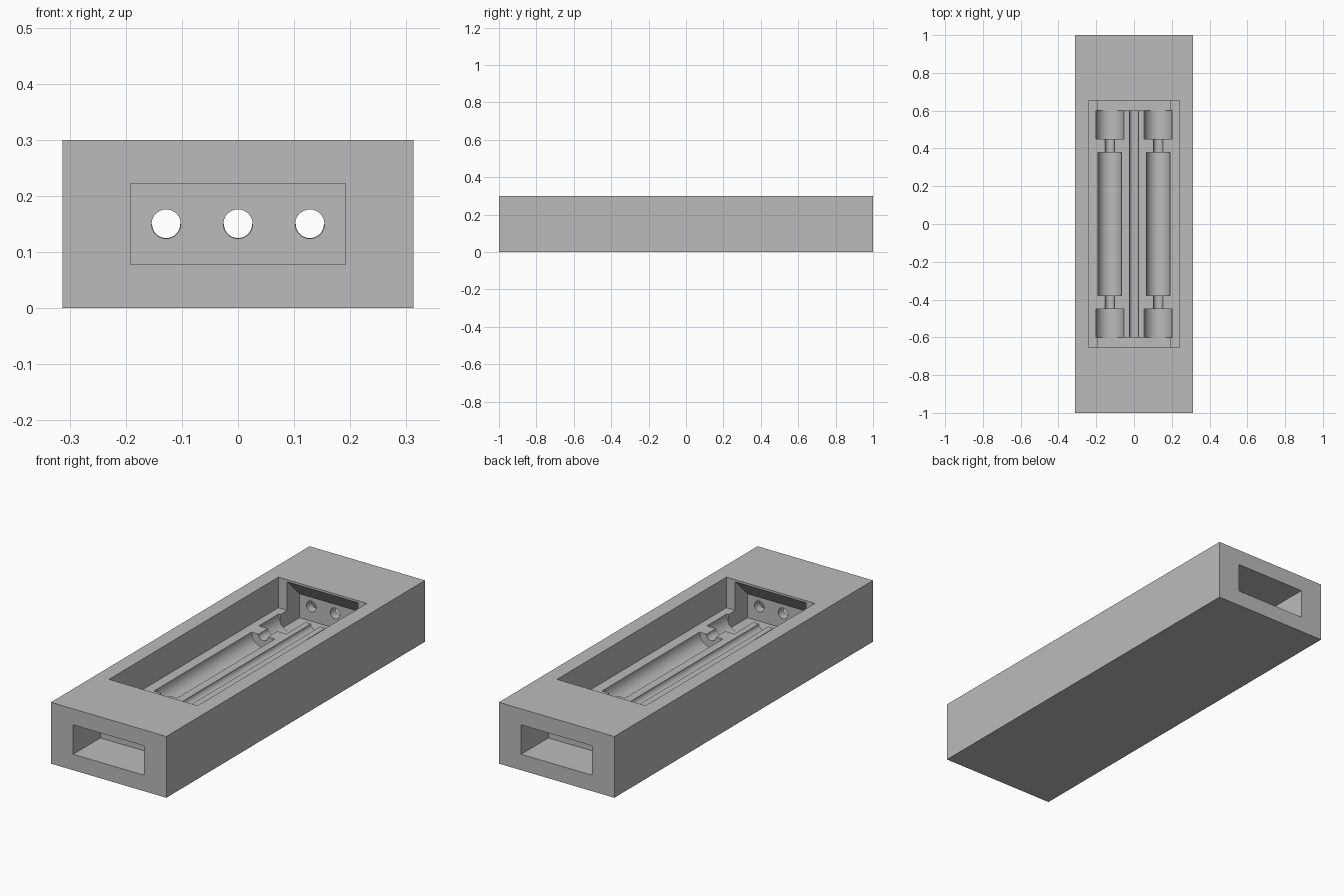
import bpy, bmesh, math
from mathutils import Matrix

if "Cube" in bpy.data.objects:
    bpy.data.objects.remove(bpy.data.objects["Cube"])

grey = bpy.data.materials.new("light grey")
grey.diffuse_color = (0.5, 0.5, 0.5, 1)
grey.use_nodes = True
grey.node_tree.nodes["Principled BSDF"].inputs["Base Color"].default_value = grey.diffuse_color


def add_object(name, bm):
    bmesh.ops.recalc_face_normals(bm, faces=bm.faces)
    mesh = bpy.data.meshes.new(name)
    bm.to_mesh(mesh)
    bm.free()
    mesh.materials.append(grey)
    obj = bpy.data.objects.new(name, mesh)
    bpy.context.collection.objects.link(obj)
    return obj


def block(name, x, y0, y1, z0, z1):
    """Box centred on x = 0 with half width x."""
    return prism(name, x, [(y0, z0), (y1, z0), (y1, z1), (y0, z1)])


def prism(name, x, profile):
    """Side profile of (y, z) points extruded from -x to x."""
    bm = bmesh.new()
    face = bm.faces.new([bm.verts.new((-x, y, z)) for y, z in profile])
    new = bmesh.ops.extrude_face_region(bm, geom=[face])["geom"]
    bmesh.ops.translate(bm, vec=(2 * x, 0, 0),
                        verts=[v for v in new if isinstance(v, bmesh.types.BMVert)])
    return add_object(name, bm)


def rod(name, x, y0, y1, r, z=0.15):
    """Cylinder lying along y."""
    bm = bmesh.new()
    place = Matrix.Translation((x, (y0 + y1) / 2, z)) @ Matrix.Rotation(math.pi / 2, 4, 'X')
    bmesh.ops.create_cone(bm, cap_ends=True, segments=48, radius1=r, radius2=r,
                          depth=abs(y1 - y0), matrix=place)
    return add_object(name, bm)


def cut(target, cutter):
    cutter.hide_render = True
    mod = target.modifiers.new("cut", 'BOOLEAN')
    mod.operation = 'DIFFERENCE'
    mod.solver = 'EXACT'
    mod.object = cutter
    bpy.context.view_layer.objects.active = target
    bpy.ops.object.modifier_apply(modifier=mod.name)
    bpy.data.objects.remove(cutter, do_unlink=True)


# Solid case
case = block("case", 0.3125, -1, 1, 0, 0.3)

# Open pocket in the top
cut(case, block("pocket", 0.24, -0.655, 0.655, 0.15, 0.4))

for s in (-1, 1):
    # End well with a sloping ceiling
    well = [(0.6, 0.078), (0.75, 0.078), (0.75, 0.195), (0.65, 0.295), (0.6, 0.295)]
    cut(case, prism("well", 0.192, [(s * y, z) for y, z in well]))
    # Recess in the outer end, leaving a thin wall before the well
    y0, y1 = sorted((s * 0.79, s * 1.1))
    cut(case, block("end_recess", 0.192, y0, y1, 0.078, 0.222))
    # Three holes through the thin wall
    for x in (-0.128, 0, 0.128):
        cut(case, rod("wall_hole", x, s * 0.72, s * 0.85, 0.026))

# Narrow centre groove
cut(case, rod("centre_groove", 0, -0.61, 0.61, 0.025))

# Stepped side grooves
for x in (-0.128, 0.128):
    cut(case, rod("long_groove", x, -0.378, 0.378, 0.063))
    for s in (-1, 1):
        cut(case, rod("neck_groove", x, s * 0.36, s * 0.47, 0.025))
        cut(case, rod("wide_groove", x, s * 0.45, s * 0.602, 0.074))

# Smooth the round cuts, keep the edges sharp
bpy.ops.object.select_all(action='DESELECT')
case.select_set(True)
bpy.context.view_layer.objects.active = case
bpy.ops.object.shade_smooth_by_angle(angle=math.radians(30))
